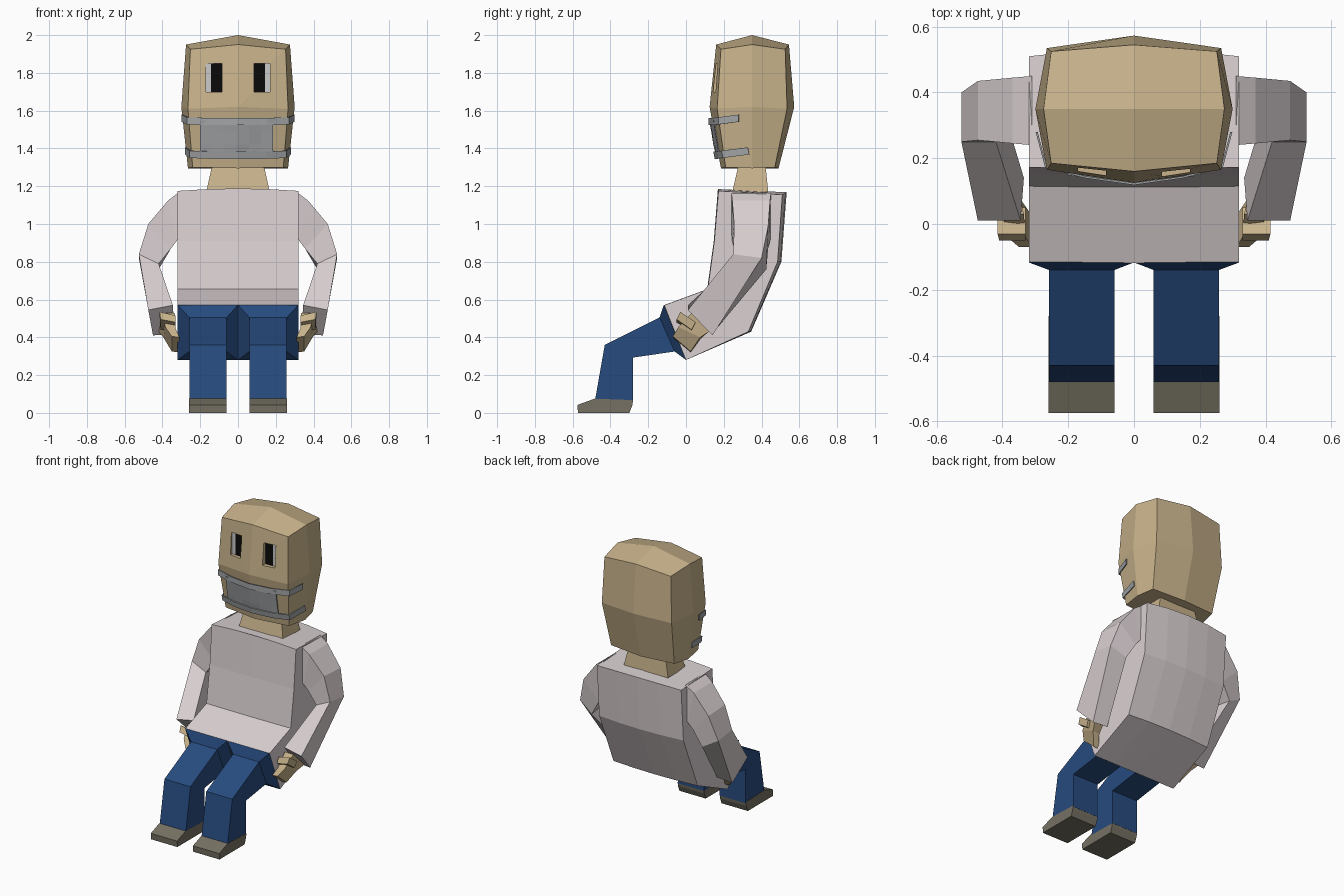
import bpy, random
from mathutils import Vector

if "Cube" in bpy.data.objects:
    bpy.data.objects.remove(bpy.data.objects["Cube"])

random.seed(3)


def material(name, r, g, b):
    m = bpy.data.materials.new(name)
    m.diffuse_color = (r, g, b, 1)
    m.use_nodes = True
    m.node_tree.nodes["Principled BSDF"].inputs["Base Color"].default_value = m.diffuse_color
    return m


SKIN = material("skin", .58, .45, .26)
CLOTH = material("shirt_cloth", .70, .63, .64)
DENIM = material("denim", .02, .07, .21)
LEATHER = material("shoe_grey", .18, .165, .125)
MASK = material("mask_grey", .36, .37, .38)
WHITE = material("eye_white", .6, .6, .6)
BLACK = material("eye_black", .003, .003, .003)


def make(name, verts, faces, mat, mirror=False, thickness=0):
    me = bpy.data.meshes.new(name)
    me.from_pydata([tuple(v) for v in verts], [], faces)
    ob = bpy.data.objects.new(name, me)
    bpy.context.collection.objects.link(ob)
    me.materials.append(mat)
    # consistent outward normals
    import bmesh
    bm = bmesh.new()
    bm.from_mesh(me)
    bmesh.ops.recalc_face_normals(bm, faces=bm.faces)
    bm.to_mesh(me)
    bm.free()
    if thickness:
        s = ob.modifiers.new("thickness", 'SOLIDIFY')
        s.thickness = thickness
        s.offset = 0
    if mirror:
        ob.modifiers.new("mirror", 'MIRROR')
    return ob


def ring_faces(rings, n):
    return [(r * n + i, r * n + (i + 1) % n, (r + 1) * n + (i + 1) % n, (r + 1) * n + i)
            for r in range(rings - 1) for i in range(n)]


def loft(name, sections, mat, mirror=False):
    n = len(sections[0])
    faces = ring_faces(len(sections), n)
    last = (len(sections) - 1) * n
    faces += [tuple(range(n)), tuple(range(last, last + n))]
    return make(name, [p for s in sections for p in s], faces, mat, mirror)


def box(name, x0, x1, y0, y1, z0, z1, mat, mirror=False):
    sec = [[(x0, y0, z), (x1, y0, z), (x1, y1, z), (x0, y1, z)] for z in (z0, z1)]
    return loft(name, sec, mat, mirror)


def slab(x0, x1, front, back):
    """Four-point section: front and back are (y, z) pairs."""
    return [(x0, *front), (x1, *front), (x1, *back), (x0, *back)]


# Head: three bulged eight-point rings with centre points on top and bottom
def head_ring(cx, sx, yfc, yfm, ybc, ybm, zc, zm):
    return [(0, yfm, zm), (cx, yfc, zc), (sx, .35, zm), (cx, ybc, zc),
            (0, ybm, zm), (-cx, ybc, zc), (-sx, .35, zm), (-cx, yfc, zc)]


hv = (head_ring(.24, .265, .21, .185, .47, .49, 1.30, 1.295)
      + head_ring(.265, .30, .165, .125, .535, .573, 1.61, 1.62)
      + head_ring(.252, .275, .185, .16, .525, .545, 1.925, 1.95)
      + [(0, .35, 1.295), (0, .35, 2.0)])
hf = ring_faces(3, 8)
for base, centre in ((0, 24), (16, 25)):
    hf += [(centre, base + i, base + i + 1, base + (i + 2) % 8) for i in (0, 2, 4, 6)]
head = make("head", hv, hf, SKIN)

# Eye sockets cut into the face
cutter = box("eye_socket_cutter", .085, .17, .05, .205, 1.70, 1.85, SKIN, True)
cutter.hide_render = True
cut = head.modifiers.new("eye_sockets", 'BOOLEAN')
cut.operation = 'DIFFERENCE'
cut.solver = 'EXACT'
cut.object = cutter
bpy.context.view_layer.objects.active = head
bpy.ops.object.modifier_apply(modifier=cut.name)
bpy.data.objects.remove(cutter)

# Eyes set in the sockets
box("eye_whites", .143, .172, .178, .21, 1.70, 1.85, WHITE, True)
box("eye_pupils", .084, .143, .175, .21, 1.70, 1.85, BLACK, True)


# Face mask and straps follow the lower face
def face_y(x, z):
    t = (1.62 - z) / .32
    mid, corner = .125 + .06 * t, .165 + .045 * t
    return mid + (corner - mid) * abs(x) / (.265 - .025 * t)


cols, rows = 7, 4
mv = []
for r in range(rows):
    for c in range(cols):
        x = -.20 + .385 * c / (cols - 1)
        z = 1.36 + .19 * r / (rows - 1)
        mv.append((x, face_y(x, z) - .012 - random.uniform(0, .005), z + random.uniform(-.004, .004)))
mf = [(r * cols + c, r * cols + c + 1, (r + 1) * cols + c + 1, (r + 1) * cols + c)
      for r in range(rows - 1) for c in range(cols - 1)]
make("face_mask", mv, mf, MASK, thickness=.006)


def strap(name, z, corner_x, tip_x, tip_y, rise):
    half = .019
    path = [(-tip_x, tip_y, z + rise), (-corner_x, face_y(corner_x, z) - .004, z + .004)]
    path += [(x, face_y(x, z) - .018, z) for x in (-.15, 0, .15)]
    path += [(corner_x, face_y(corner_x, z) - .004, z + .004), (tip_x, tip_y, z + rise)]
    v = [(x, y + (.015 if s > 0 and z < 1.5 else 0) * -.5, zz + s * half)
         for x, y, zz in path for s in (-1, 1)]
    f = [(2 * i, 2 * i + 2, 2 * i + 3, 2 * i + 1) for i in range(len(path) - 1)]
    make(name, v, f, MASK, thickness=.006)


strap("upper_mask_strap", 1.542, .268, .296, .28, .018)
strap("lower_mask_strap", 1.365, .254, .278, .335, .022)

# Neck
loft("neck", [[(-w, a, z), (w, a, z), (w, b, z), (-w, b, z)]
              for w, a, b, z in ((.168, .245, .435, 1.17), (.135, .28, .42, 1.32))], SKIN)

# Shirt body: hem, belly, chest and shoulder rings
xs = [-.32, -.16, 0, .16, .32]
rings = []
for yf, zf, yb, zb, bulge, lift in ((-.115, .57, 0, .28, 0, 0), (.115, .655, .33, .43, .015, 0),
                                    (.15, .91, .485, .80, .02, 0), (.172, 1.175, .51, 1.155, .023, .013)):
    k = [1 - (x / .32) ** 2 for x in xs]
    front = [(x, yf - .003 * q, zf + lift * q) for x, q in zip(xs, k)]
    back = [(x, yb + bulge * q, zb + lift * q) for x, q in zip(xs, k)]
    rings.append(front + back[::-1])
loft("shirt_body", rings, CLOTH)

# Sleeves: shoulder, upper arm, elbow and cuff sections
loft("sleeves", [
    [(.31, .24, 1.17), (.31, .45, 1.165), (.31, .45, .93), (.31, .24, .93)],
    [(.37, .245, 1.125), (.37, .445, 1.125), (.325, .445, .91), (.325, .245, .91)],
    [(.475, .255, 1.0), (.475, .435, .99), (.355, .435, .87), (.355, .255, .87)],
    [(.525, .25, .84), (.525, .40, .82), (.42, .425, .76), (.42, .25, .79)],
    [(.475, .01, .545), (.45, .14, .41), (.335, .14, .42), (.345, .01, .57)],
], CLOTH, True)

# Hands with a thumb block
loft("hands", [
    [(.40, .03, .53), (.42, .12, .43), (.355, .12, .43), (.335, .03, .53)],
    [(.385, -.04, .455), (.395, .075, .40), (.345, .075, .39), (.33, -.04, .445)],
    [(.35, -.07, .405), (.35, .025, .325), (.31, .025, .32), (.31, -.07, .40)],
], SKIN, True)
loft("thumbs", [
    [(.415, -.03, .535), (.41, -.05, .495), (.33, -.05, .48), (.33, -.03, .515)],
    [(.415, .05, .48), (.41, .03, .44), (.33, .03, .43), (.33, .05, .47)],
], SKIN, True)

# Jeans: each leg runs from half the hem to hip, knee and ankle
loft("jeans", [
    slab(0, .32, (-.117, .572), (0, .28)),
    slab(.06, .258, (-.14, .505), (-.06, .325)),
    slab(.06, .258, (-.43, .36), (-.28, .293)),
    slab(.06, .258, (-.482, .065), (-.28, .06)),
], DENIM, True)

# Shoes: side profile swept across the foot
profile = [(-.572, 0), (-.575, .042), (-.484, .075), (-.28, .068), (-.284, .04), (-.30, 0)]
loft("shoes", [[(x, y, z) for y, z in profile] for x in (.06, .26)], LEATHER, True)
